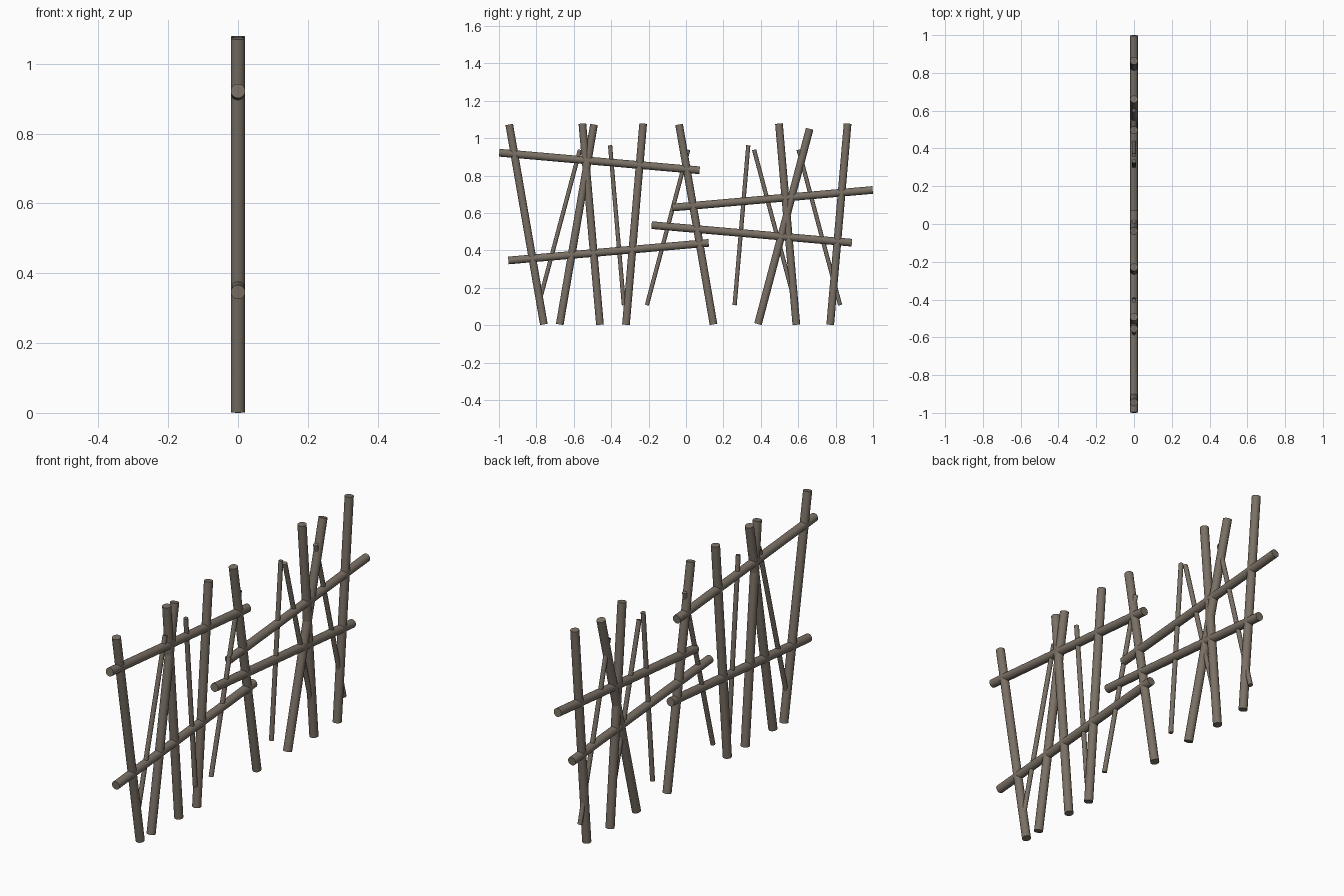
import bpy, math
from mathutils import Vector

wood = bpy.data.materials.new("weathered grey wood")
wood.diffuse_color = (0.195, 0.163, 0.130, 1)


def pole(name, y0, z0, y1, z1, r, r_end, sides):
    """Round pole in the x = 0 plane from (y0, z0) to (y1, z1)."""
    a, b = Vector((0, y0, z0)), Vector((0, y1, z1))
    d = b - a
    bpy.ops.mesh.primitive_cone_add(vertices=sides, radius1=r, radius2=r_end,
                                    depth=d.length, location=(a + b) / 2)
    o = bpy.context.object
    o.name = name
    o.rotation_euler = (math.atan2(-d.y, d.z), 0, 0)
    o.data.materials.append(wood)
    bpy.ops.object.shade_smooth_by_angle(angle=math.radians(40))


# leaning posts: foot y, top y, foot z, top z
posts = [(-0.76, -0.945, 0.004, 1.073), (-0.675, -0.492, 0.004, 1.073),
         (-0.46, -0.554, 0.002, 1.078), (-0.321, -0.229, 0.002, 1.078),
         (0.147, -0.037, 0.004, 1.073), (0.590, 0.497, 0.002, 1.078),
         (0.385, 0.661, 0.006, 1.050), (0.771, 0.864, 0.002, 1.078)]
for i, (y0, y1, z0, z1) in enumerate(posts):
    pole(f"post_{i + 1}", y0, z0, y1, z1, 0.0205, 0.0205, 20)

# sloping rails: left y, z, right y, z
rails = [(-0.998, 0.922, 0.073, 0.828), (-0.950, 0.346, 0.121, 0.440),
         (-0.073, 0.629, 0.998, 0.723), (-0.184, 0.535, 0.887, 0.441)]
for i, (y0, z0, y1, z1) in enumerate(rails):
    pole(f"rail_{i + 1}", y0, z0, y1, z1, 0.0205, 0.0205, 20)

# thin sticks: foot y, top y, top z
sticks = [(-0.789, -0.567, 0.938), (-0.332, -0.406, 0.962),
          (-0.209, 0.012, 0.938), (0.260, 0.333, 0.962),
          (0.586, 0.364, 0.938), (0.824, 0.602, 0.938)]
for i, (y0, y1, z1) in enumerate(sticks):
    pole(f"thin_stick_{i + 1}", y0, 0.107, y1, z1, 0.0112, 0.0112, 16)
